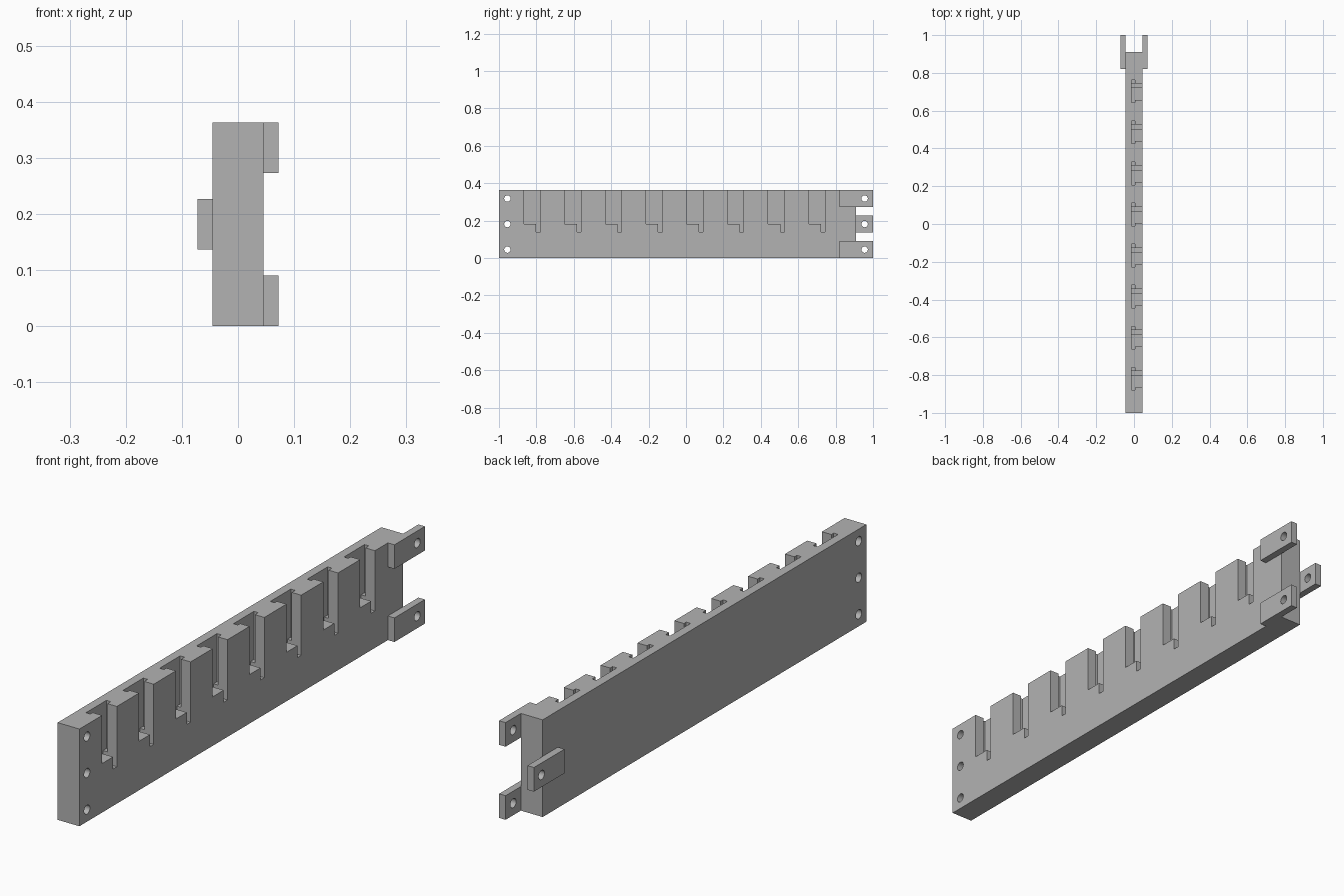
import bpy
import bmesh
from mathutils import Matrix, Vector

cube = bpy.data.objects.get("Cube")
if cube:
    bpy.data.objects.remove(cube, do_unlink=True)

HEIGHT, HALF, TAB = 0.363, 0.045, 0.09
HOLE_Z = [0.045, HEIGHT / 2, HEIGHT - 0.045]
SLOT_Y = [-0.866 + 0.2175 * i for i in range(8)]

grey = bpy.data.materials.new("plain grey")
grey.use_nodes = True
grey.diffuse_color = (0.45, 0.45, 0.45, 1)
grey.node_tree.nodes["Principled BSDF"].inputs["Base Color"].default_value = grey.diffuse_color


def finish(bm, name):
    bmesh.ops.recalc_face_normals(bm, faces=bm.faces)
    mesh = bpy.data.meshes.new(name)
    bm.to_mesh(mesh)
    bm.free()
    mesh.materials.append(grey)
    obj = bpy.data.objects.new(name, mesh)
    bpy.context.collection.objects.link(obj)
    return obj


def add_box(bm, low, high):
    low, high = Vector(low), Vector(high)
    matrix = Matrix.Translation((low + high) / 2) @ Matrix.Diagonal((high - low).to_4d())
    bmesh.ops.create_cube(bm, size=1, matrix=matrix)


def box(name, low, high):
    bm = bmesh.new()
    add_box(bm, low, high)
    return finish(bm, name)


def add_prism(bm, outline, bottom, top):
    face = bm.faces.new([bm.verts.new((x, y, bottom)) for x, y in outline])
    new = bmesh.ops.extrude_face_region(bm, geom=[face])["geom"]
    verts = [v for v in new if isinstance(v, bmesh.types.BMVert)]
    bmesh.ops.translate(bm, verts=verts, vec=(0, 0, top - bottom))


def cut(obj, *cutters):
    bpy.context.view_layer.objects.active = obj
    for cutter in cutters:
        mod = obj.modifiers.new("cut", "BOOLEAN")
        mod.operation, mod.solver, mod.object = "DIFFERENCE", "EXACT", cutter
        bpy.ops.object.modifier_apply(modifier=mod.name)


# T-shaped slots, open to the top and the left side
bm = bmesh.new()
for y in SLOT_Y:
    a, b = y, y + 0.087
    back, neck = -0.012, 0.006
    outline = [(back, a - 0.014), (neck, a - 0.014), (neck, a), (0.1, a),
               (0.1, b), (neck, b), (neck, b + 0.02), (back, b + 0.02)]
    add_prism(bm, outline, 0.183, 0.5)
slot_cutter = finish(bm, "slot_cutter")

# Narrow notch below the rear edge of each slot
bm = bmesh.new()
for y in SLOT_Y:
    add_box(bm, (-0.012, y + 0.065, 0.138), (0.1, y + 0.087, 0.2))
notch_cutter = finish(bm, "notch_cutter")

# Pin holes at both ends
bm = bmesh.new()
for y in (-0.955, 0.955):
    for z in HOLE_Z:
        matrix = Matrix.Translation((0, y, z)) @ Matrix.Rotation(1.570796, 4, "Y")
        bmesh.ops.create_cone(bm, cap_ends=True, segments=32, radius1=0.017,
                              radius2=0.017, depth=0.4, matrix=matrix)
hole_cutter = finish(bm, "hole_cutter")

# Main bar
bar = box("slotted_bar", (-HALF, -1, 0), (HALF, 0.91, HEIGHT))
cut(bar, slot_cutter, notch_cutter, hole_cutter)
parts = [bar]

# Connecting tabs: two on the left side, one on the right
for name, side, z in (("lower_tab", 1, HOLE_Z[0]), ("middle_tab", -1, HOLE_Z[1]),
                      ("upper_tab", 1, HOLE_Z[2])):
    inner, outer = sorted((side * HALF, side * 0.072))
    tab = box(name, (inner, 0.82, z - TAB / 2), (outer, 1, z + TAB / 2))
    cut(tab, hole_cutter)
    parts.append(tab)

for cutter in (slot_cutter, notch_cutter, hole_cutter):
    bpy.data.objects.remove(cutter, do_unlink=True)

# Smooth hole walls, crisp edges elsewhere
bpy.ops.object.select_all(action="DESELECT")
for part in parts:
    part.select_set(True)
bpy.context.view_layer.objects.active = bar
bpy.ops.object.shade_smooth_by_angle()
